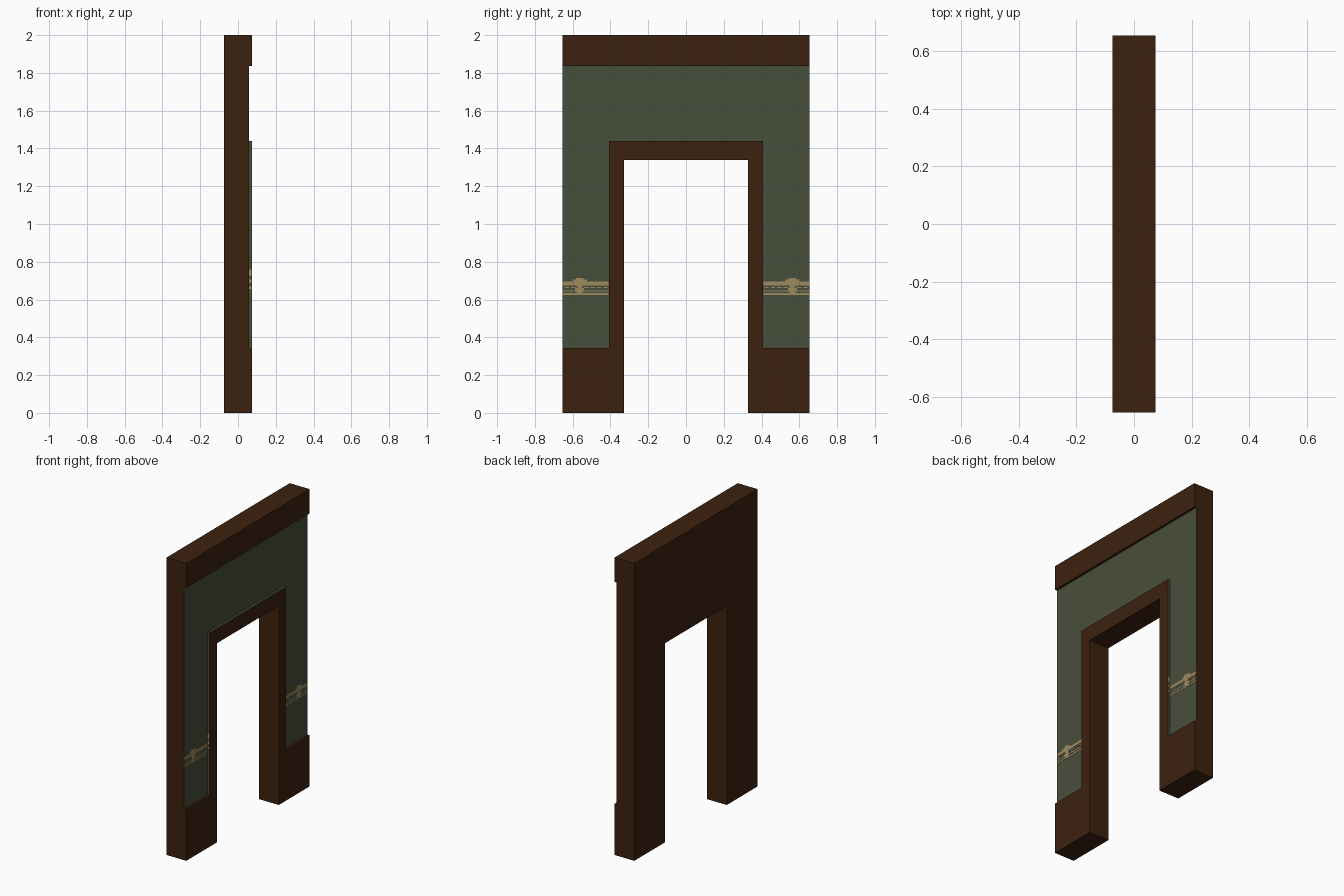
import bpy, bmesh

if "Cube" in bpy.data.objects:
    bpy.data.objects.remove(bpy.data.objects["Cube"])


def material(name, rgb):
    m = bpy.data.materials.new(name)
    m.diffuse_color = (*rgb, 1)
    m.use_nodes = True
    m.node_tree.nodes["Principled BSDF"].inputs["Base Color"].default_value = m.diffuse_color
    return m


BROWN = material("dark_brown_wood", (0.046, 0.0155, 0.0048))
GREEN = material("sage_green_wall", (0.064, 0.077, 0.044))
GOLD = material("faded_gold", (0.34, 0.255, 0.113))

BACK, RECESS, FRONT = -0.074, 0.058, 0.074
YS = [-0.655, -0.407, -0.328, 0.328, 0.407, 0.655]
ZS = [0, 0.344, 1.339, 1.439, 1.836, 2.0]


# Which part fills each cell of the elevation (column i, row j)
def part_at(i, j):
    if not (0 <= i < 5 and 0 <= j < 5):
        return None
    if i == 2 and j < 2:
        return None                      # door opening
    if j == 4:
        return "top_beam"
    if j == 0:
        return "left_base" if i < 2 else "right_base"
    if j <= 2 and 1 <= i <= 3:
        return "door_frame"
    return "wall_panel"


def depth(part):
    return BACK if part is None else RECESS if part == "wall_panel" else FRONT


def finish(name, bm, mats):
    bmesh.ops.remove_doubles(bm, verts=bm.verts, dist=1e-5)
    me = bpy.data.meshes.new(name)
    bm.to_mesh(me)
    bm.free()
    for m in mats:
        me.materials.append(m)
    ob = bpy.data.objects.new(name, me)
    bpy.context.collection.objects.link(ob)


# Exposed surfaces of one part: front, back and steps to shallower neighbours
def build_part(name):
    bm = bmesh.new()

    def quad(pts, mat):
        f = bm.faces.new([bm.verts.new(p) for p in pts])
        f.material_index = mat

    top = depth(name)
    for i in range(5):
        for j in range(5):
            if part_at(i, j) != name:
                continue
            y0, y1, z0, z1 = YS[i], YS[i + 1], ZS[j], ZS[j + 1]
            quad([(top, y0, z0), (top, y1, z0), (top, y1, z1), (top, y0, z1)],
                 1 if name == "wall_panel" else 0)
            quad([(BACK, y0, z0), (BACK, y0, z1), (BACK, y1, z1), (BACK, y1, z0)], 0)
            edges = [(-1, 0, (y0, z1), (y0, z0)), (1, 0, (y1, z0), (y1, z1)),
                     (0, -1, (y0, z0), (y1, z0)), (0, 1, (y1, z1), (y0, z1))]
            for di, dj, a, b in edges:
                near = part_at(i + di, j + dj)
                low = depth(near)
                if low < top:
                    green = name == "door_frame" and near == "wall_panel"
                    quad([(low, *a), (low, *b), (top, *b), (top, *a)], int(green))
    finish(name, bm, [BROWN, GREEN])


for part in ("wall_panel", "top_beam", "left_base", "right_base", "door_frame"):
    build_part(part)


# Thin painted plate
def plate(bm, lo, hi):
    r = bmesh.ops.create_cube(bm, size=1)
    for v in r["verts"]:
        for k in range(3):
            v.co[k] = lo[k] if v.co[k] < 0 else hi[k]


for side, s in (("left", -1), ("right", 1)):
    bm = bmesh.new()

    def wall_plate(a, b, z0, z1):
        lo, hi = sorted((s * a, s * b))
        plate(bm, (RECESS, lo, z0), (RECESS + 0.0015, hi, z1))

    # Border lines
    for z0, z1 in ((0.674, 0.695), (0.642, 0.649), (0.625, 0.634)):
        wall_plate(0.409, 0.655, z0, z1)
    # Dashed line
    for k in range(7):
        wall_plate(0.415 + k * 0.034, 0.438 + k * 0.034, 0.661, 0.666)
    # Stepped medallion
    for w, z0, z1 in ((0.038, 0.695, 0.705), (0.02, 0.705, 0.715),
                      (0.016, 0.666, 0.674), (0.024, 0.649, 0.661),
                      (0.016, 0.634, 0.642)):
        wall_plate(0.563 - w, 0.563 + w, z0, z1)
    # Border continued on the side of the door frame
    for z0, z1 in ((0.725, 0.76), (0.69, 0.705), (0.655, 0.67)):
        lo, hi = sorted((s * 0.407, s * 0.408))
        plate(bm, (RECESS, lo, z0), (FRONT - 0.001, hi, z1))
    finish(side + "_gold_border", bm, [GOLD])
